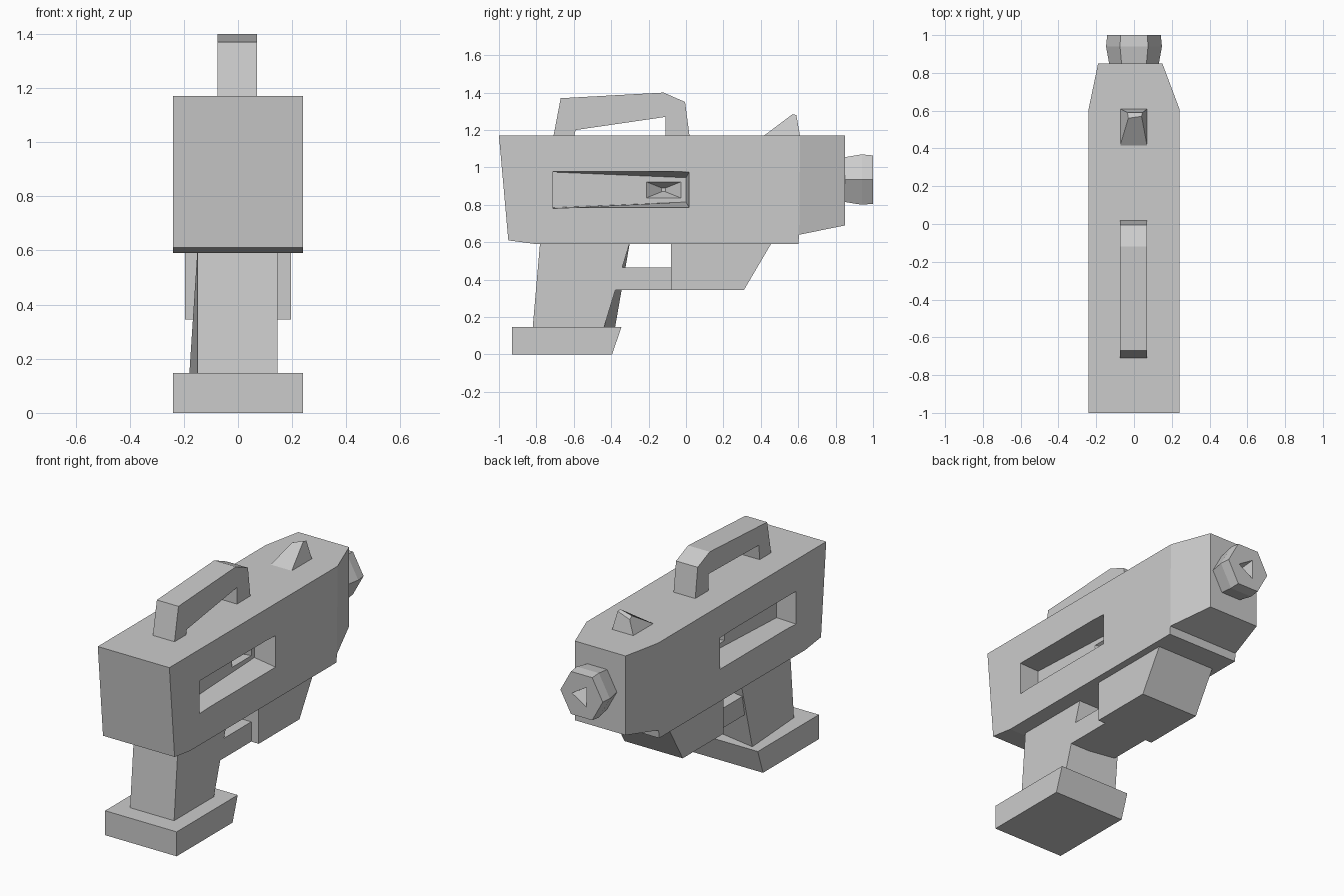
import bpy, bmesh, math

cube = bpy.data.objects.get("Cube")
if cube:
    bpy.data.objects.remove(cube, do_unlink=True)

grey = bpy.data.materials.new("plain_grey")
grey.use_nodes = True
grey.diffuse_color = (0.6, 0.6, 0.6, 1)
grey.node_tree.nodes["Principled BSDF"].inputs["Base Color"].default_value = (0.6, 0.6, 0.6, 1)


def loft(name, rings):
    """Closed solid through matching rings of points."""
    bm = bmesh.new()
    loops = [[bm.verts.new(p) for p in ring] for ring in rings]
    n = len(loops[0])
    for a, b in zip(loops, loops[1:]):
        for i in range(n):
            j = (i + 1) % n
            bm.faces.new((a[i], a[j], b[j], b[i]))
    caps = [bm.faces.new(loops[0]), bm.faces.new(loops[-1])]
    bmesh.ops.triangulate(bm, faces=[f for f in caps if n > 4])
    bmesh.ops.remove_doubles(bm, verts=bm.verts, dist=0.0001)
    bmesh.ops.recalc_face_normals(bm, faces=bm.faces)
    mesh = bpy.data.meshes.new(name)
    bm.to_mesh(mesh)
    bm.free()
    mesh.materials.append(grey)
    obj = bpy.data.objects.new(name, mesh)
    bpy.context.collection.objects.link(obj)
    return obj


def side_profile(name, points, left, right):
    """Side outline in y and z, extruded across x."""
    return loft(name, [[(x, y, z) for y, z in points] for x in (left, right)])


def section(y, low_y, left, right, low, high):
    return [(left, y, high), (right, y, high), (right, low_y, low), (left, low_y, low)]


def rect(x, y0, y1, z0, z1, taper=0):
    return [(x, y0, z0), (x, y1, z0 + taper), (x, y1, z1 - taper), (x, y0, z1)]


def cut(target, cutter):
    cutter.hide_render = True
    mod = target.modifiers.new("cut", "BOOLEAN")
    mod.operation = "DIFFERENCE"
    mod.solver = "EXACT"
    mod.object = cutter
    bpy.context.view_layer.objects.active = target
    bpy.ops.object.modifier_apply(modifier=mod.name)
    bpy.data.objects.remove(cutter, do_unlink=True)


# Main body with a chamfered nose
body = loft("body", [
    section(-1, -0.95, -0.24, 0.24, 0.61, 1.17),
    section(-0.8, -0.8, -0.24, 0.24, 0.59, 1.17),
    section(0.6, 0.6, -0.24, 0.24, 0.59, 1.17),
    section(0.61, 0.605, -0.24, 0.24, 0.64, 1.17),
    section(0.85, 0.85, -0.19, 0.15, 0.69, 1.17)])

# Recessed side slots, each with a small tapered pit
for s in (-1, 1):
    cut(body, loft("slot_cutter", [
        rect(s * 0.26, -0.71, 0.02, 0.78, 0.98),
        rect(s * 0.11, -0.71, 0.0, 0.785, 0.975, 0.03)]))
    cut(body, loft("pit_cutter", [
        rect(s * 0.125, -0.23, -0.01, 0.83, 0.93),
        rect(s * 0.04, -0.13, -0.11, 0.87, 0.89)]))

# Carry handle, its opening shallower on one side
outer = [(-0.11, 1.16), (0.02, 1.16), (-0.005, 1.35), (-0.12, 1.4), (-0.67, 1.37), (-0.71, 1.16)]
loft("carry_handle", [
    [(x, y, z) for y, z in outer + [(-0.6, 1.16), (-0.59, corner), (-0.11, 1.27)]]
    for x, corner in ((-0.075, 1.26), (0.07, 1.2))])

# Raised front sight
loft("sight", [
    [(-0.075, 0.41, 1.165), (0.07, 0.41, 1.165), (0.07, 0.61, 1.165), (-0.075, 0.61, 1.165)],
    [(-0.03, 0.56, 1.26), (0.04, 0.57, 1.285), (0.045, 0.59, 1.28), (-0.035, 0.59, 1.25)]])


# Six-sided muzzle with a three-sided bore
def ring(y, radius, sides):
    return [(radius * math.cos(2 * math.pi * i / sides), y,
             0.935 + radius * 1.05 * math.sin(2 * math.pi * i / sides)) for i in range(sides)]


muzzle = loft("muzzle", [ring(0.84, 0.13, 6), ring(0.94, 0.148, 6), ring(1.0, 0.142, 6)])
cut(muzzle, loft("bore_cutter", [ring(1.02, 0.07, 3), ring(0.88, 0.035, 3)]))

# Grip, leaning and slightly splayed at its foot
loft("grip", [
    [(-0.15, -0.82, 0.14), (0.145, -0.82, 0.14), (0.145, -0.44, 0.14), (-0.18, -0.38, 0.14)],
    [(-0.15, -0.78, 0.6), (0.145, -0.78, 0.6), (0.145, -0.3, 0.6), (-0.15, -0.3, 0.6)]])

# Grip base plate
side_profile("base_plate", [(-0.93, 0), (-0.395, 0), (-0.345, 0.148), (-0.93, 0.148)], -0.24, 0.24)

# Fore block under the body and the bar joining it to the grip
side_profile("fore_block", [(-0.08, 0.345), (0.31, 0.345), (0.46, 0.6), (-0.08, 0.6)], -0.195, 0.195)
side_profile("trigger_guard", [(-0.4, 0.345), (-0.07, 0.345), (-0.07, 0.465), (-0.36, 0.465)], -0.15, 0.145)
